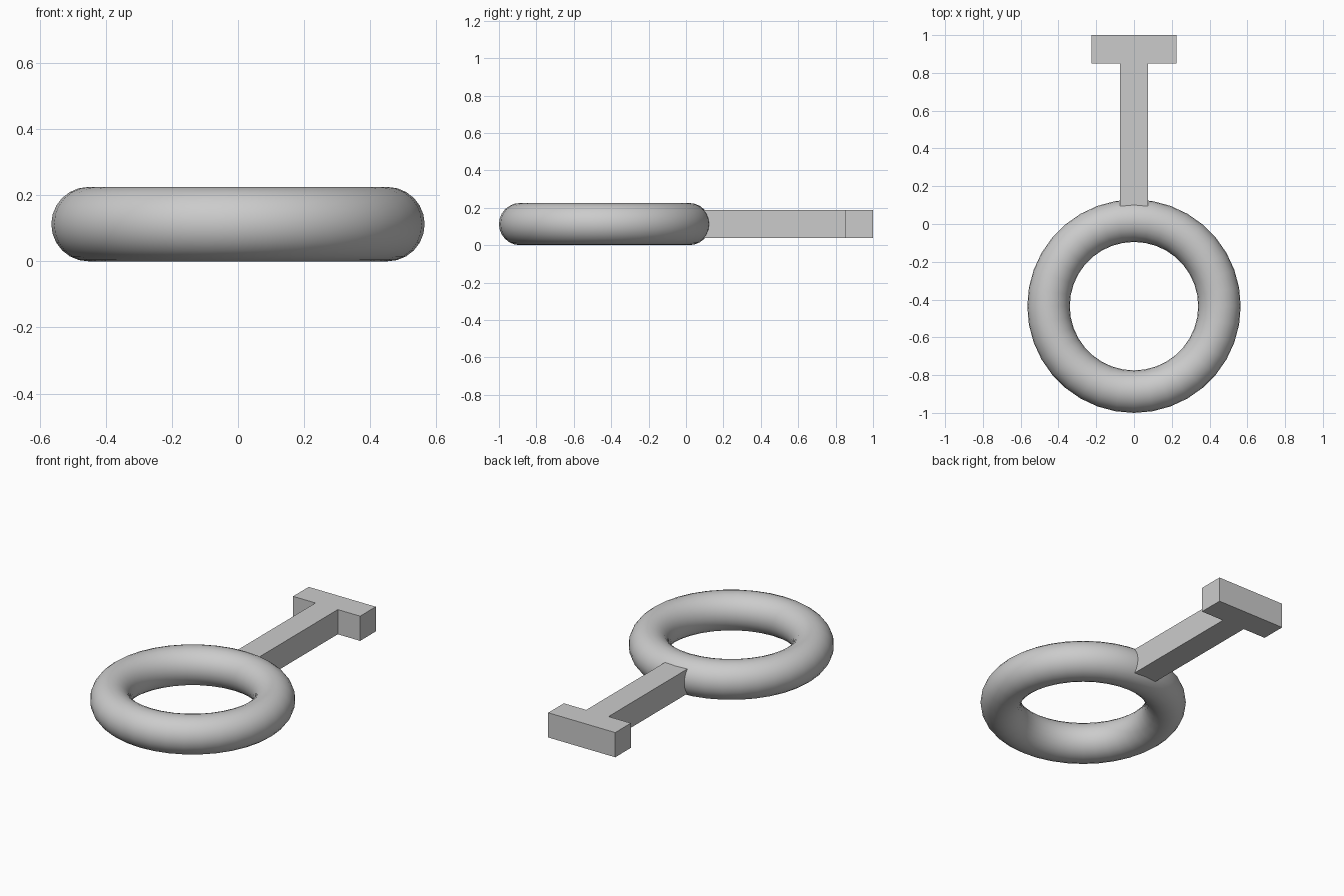
import bpy, bmesh

if "Cube" in bpy.data.objects:
    bpy.data.objects.remove(bpy.data.objects["Cube"])

# Ring
bpy.ops.mesh.primitive_torus_add(major_radius=0.4525, minor_radius=0.1125,
                                 major_segments=36, minor_segments=24,
                                 location=(0, -0.435, 0.1125))
ring = bpy.context.object
ring.name = "ring"
bpy.ops.object.shade_smooth_by_angle()

# T-shaped handle: half outline mirrored across x, then extruded upwards
half = [(0.075, 0.0), (0.075, 0.85), (0.225, 0.85), (0.225, 1.0)]
outline = half + [(-x, y) for x, y in reversed(half)]
z_bottom, z_top = 0.0375, 0.1875

bm = bmesh.new()
face = bm.faces.new([bm.verts.new((x, y, z_bottom)) for x, y in outline])
result = bmesh.ops.extrude_face_region(bm, geom=[face], use_keep_orig=True)
top = [v for v in result["geom"] if isinstance(v, bmesh.types.BMVert)]
bmesh.ops.translate(bm, verts=top, vec=(0, 0, z_top - z_bottom))
bmesh.ops.recalc_face_normals(bm, faces=bm.faces)
mesh = bpy.data.meshes.new("t_handle")
bm.to_mesh(mesh)
bm.free()
handle = bpy.data.objects.new("t_handle", mesh)
bpy.context.collection.objects.link(handle)
